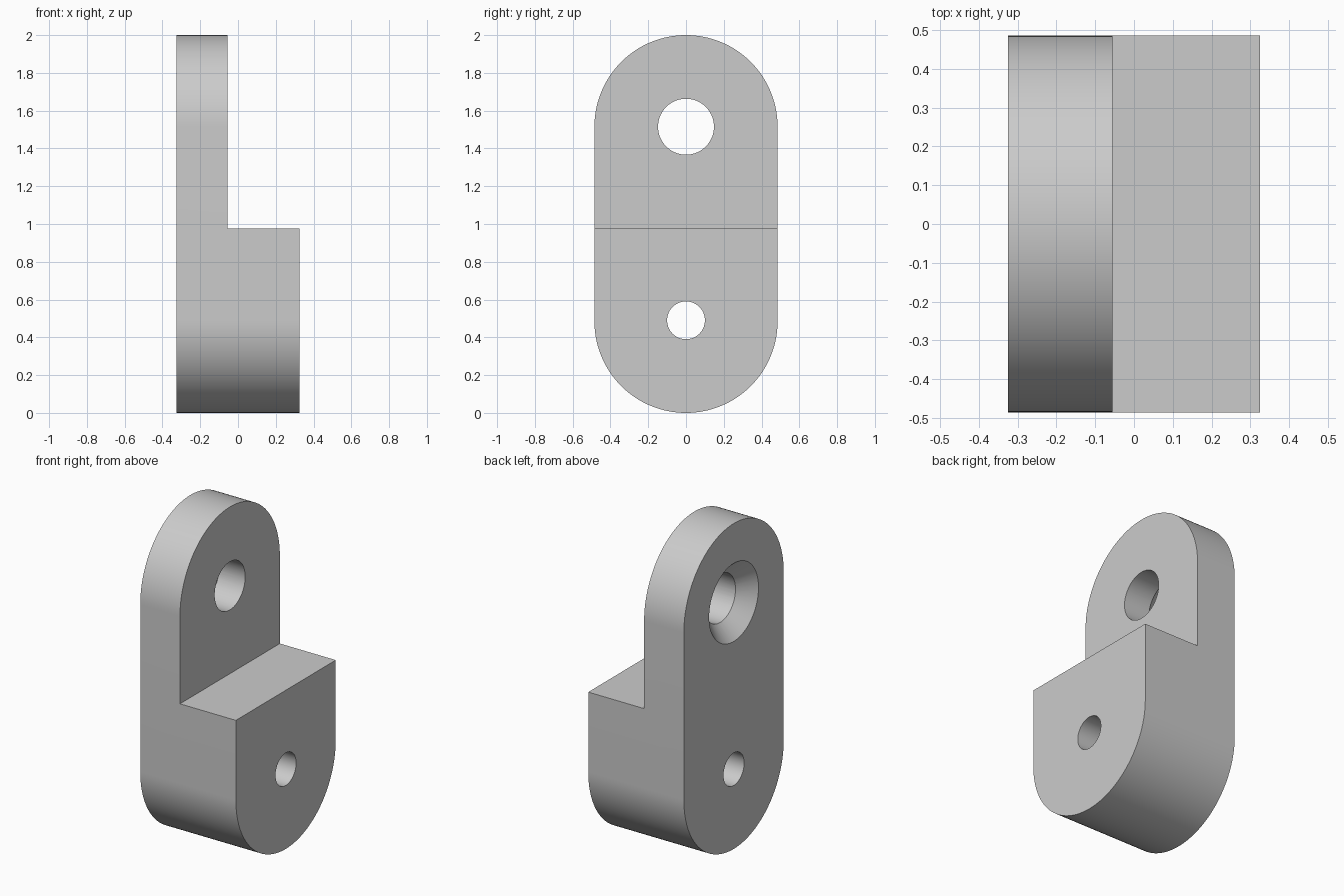
import bpy, bmesh, math
from mathutils import Matrix

cube = bpy.data.objects.get("Cube")
if cube:
    bpy.data.objects.remove(cube, do_unlink=True)

X_BACK, X_STEP, X_FRONT = -0.325, -0.055, 0.325
RADIUS, LOW_Z, HIGH_Z, STEP_Z = 0.485, 0.485, 1.515, 0.975
HOLE_R, SINK_R, PIN_R = 0.148, 0.24, 0.1

grey = bpy.data.materials.new("light grey")
grey.use_nodes = True
colour = (0.6, 0.6, 0.6, 1)
grey.diffuse_color = colour
grey.node_tree.nodes["Principled BSDF"].inputs["Base Color"].default_value = colour


def make_object(name, bm):
    bmesh.ops.recalc_face_normals(bm, faces=bm.faces)
    mesh = bpy.data.meshes.new(name)
    bm.to_mesh(mesh)
    bm.free()
    mesh.materials.append(grey)
    obj = bpy.data.objects.new(name, mesh)
    bpy.context.collection.objects.link(obj)
    return obj


def cone_along_x(name, x0, x1, r0, r1, z):
    bm = bmesh.new()
    place = Matrix.Translation(((x0 + x1) / 2, 0, z)) @ Matrix.Rotation(math.pi / 2, 4, "Y")
    bmesh.ops.create_cone(bm, cap_ends=True, segments=96, radius1=r0, radius2=r1,
                          depth=x1 - x0, matrix=place)
    return make_object(name, bm)


def cut(target, cutter):
    cutter.hide_render = True
    mod = target.modifiers.new("cut", "BOOLEAN")
    mod.operation = "DIFFERENCE"
    mod.solver = "EXACT"
    mod.object = cutter
    bpy.ops.object.modifier_apply(modifier=mod.name)
    bpy.data.objects.remove(cutter, do_unlink=True)


# Round-ended block, extruded across its full width
bm = bmesh.new()
steps = 64
outline = []
for centre, start in ((HIGH_Z, 0), (LOW_Z, math.pi)):
    for i in range(steps + 1):
        a = start + math.pi * i / steps
        outline.append(bm.verts.new((X_BACK, RADIUS * math.cos(a), centre + RADIUS * math.sin(a))))
face = bm.faces.new(outline)
extruded = bmesh.ops.extrude_face_region(bm, geom=[face])["geom"]
bmesh.ops.translate(bm, vec=(X_FRONT - X_BACK, 0, 0),
                    verts=[v for v in extruded if isinstance(v, bmesh.types.BMVert)])
bracket = make_object("stepped_bracket", bm)
bpy.context.view_layer.objects.active = bracket
bracket.select_set(True)

# Step that thins the upper half to a plate
bm = bmesh.new()
bmesh.ops.create_cube(bm, size=2, matrix=Matrix.Translation((X_STEP + 1, 0, STEP_Z + 1)))
cut(bracket, make_object("step_cutter", bm))

# Lower pin hole, upper screw hole and its countersink
cut(bracket, cone_along_x("pin_hole_cutter", -0.5, 0.5, PIN_R, PIN_R, 0.49))
cut(bracket, cone_along_x("screw_hole_cutter", -0.5, 0.5, HOLE_R, HOLE_R, HIGH_Z))
over = 0.05
slope = SINK_R - HOLE_R
cut(bracket, cone_along_x("countersink_cutter", X_BACK - over, X_BACK + slope + over,
                          SINK_R + over, HOLE_R - over, HIGH_Z))

bpy.ops.object.shade_smooth_by_angle(angle=math.radians(30))
